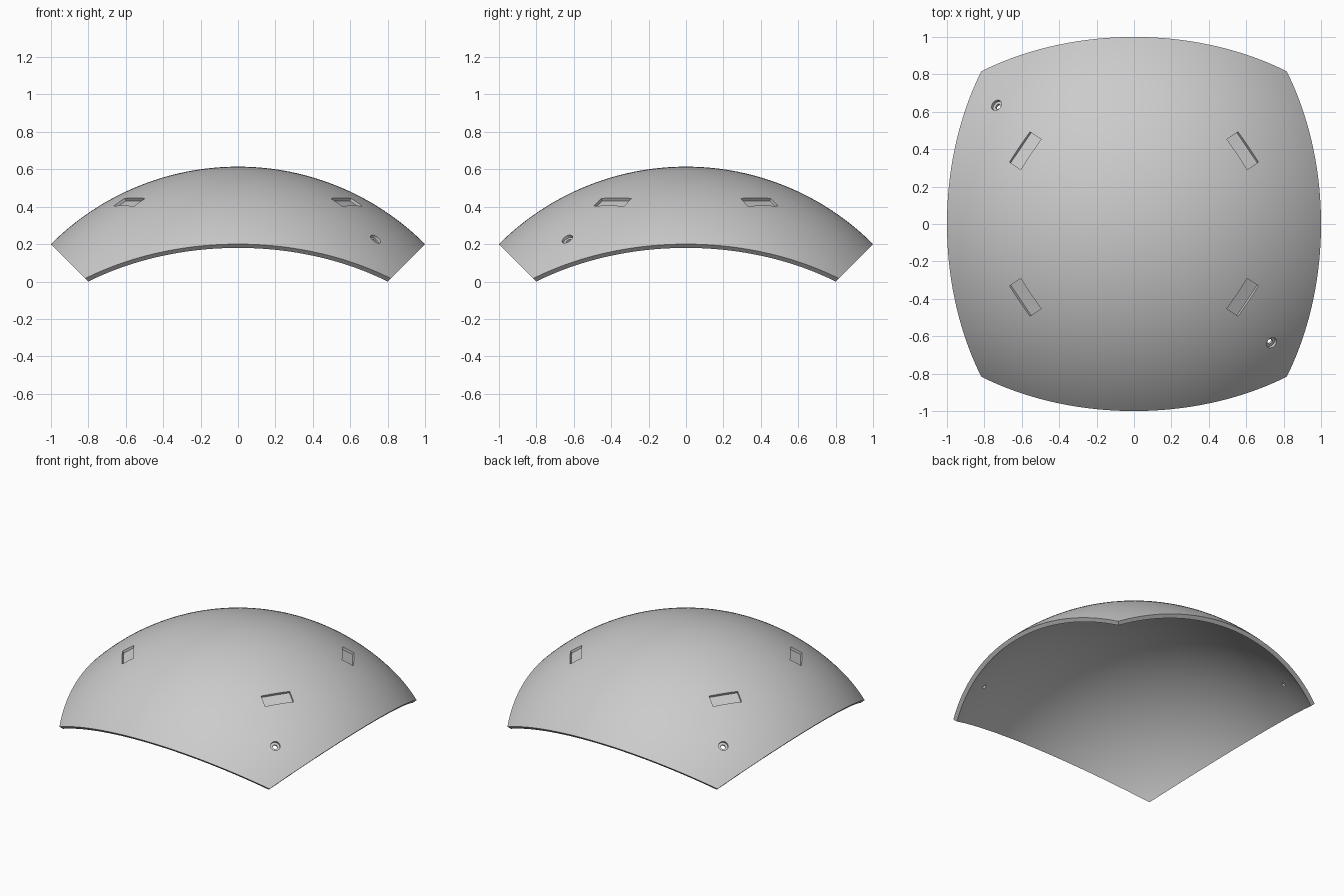
import bpy, bmesh, math
from mathutils import Matrix, Vector

if "Cube" in bpy.data.objects:
    bpy.data.objects.remove(bpy.data.objects["Cube"], do_unlink=True)

OUTER = math.sqrt(2)        # outer sphere radius
INNER = 1.3856              # inner sphere radius
DROP = INNER / math.sqrt(3) # sphere centre sits this far below the ground
CENTRE = Matrix.Translation((0, 0, -DROP))

grey = bpy.data.materials.new("shell grey")
grey.use_nodes = True
colour = (0.6, 0.6, 0.6, 1)
grey.diffuse_color = colour
grey.node_tree.nodes["Principled BSDF"].inputs["Base Color"].default_value = colour


def make_object(name, bm):
    bmesh.ops.recalc_face_normals(bm, faces=bm.faces)
    mesh = bpy.data.meshes.new(name)
    bm.to_mesh(mesh)
    bm.free()
    mesh.materials.append(grey)
    obj = bpy.data.objects.new(name, mesh)
    bpy.context.collection.objects.link(obj)
    return obj


def placed(phi, theta, radius):
    """Frame on the sphere: z points outward, x runs down the slope."""
    return (CENTRE @ Matrix.Rotation(math.radians(phi), 4, 'Z')
            @ Matrix.Rotation(math.radians(theta), 4, 'Y')
            @ Matrix.Translation((0, 0, radius)))


# Shell: one sixth of a sphere, a square grid bulged out and given a radial wall
bm = bmesh.new()
bmesh.ops.create_grid(bm, x_segments=64, y_segments=64, size=math.pi / 4)
for v in bm.verts:
    v.co = Vector((math.tan(v.co.x), math.tan(v.co.y), 1)).normalized() * OUTER
rim = [e for e in bm.edges if e.is_boundary]
copy = bmesh.ops.duplicate(bm, geom=bm.verts[:] + bm.edges[:] + bm.faces[:])
inner_verts = [g for g in copy["geom"] if isinstance(g, bmesh.types.BMVert)]
inner_rim = [g for g in copy["geom"]
             if isinstance(g, bmesh.types.BMEdge) and g.is_boundary]
for v in inner_verts:
    v.co *= INNER / OUTER
bmesh.ops.bridge_loops(bm, edges=rim + inner_rim)
bmesh.ops.transform(bm, matrix=CENTRE, verts=bm.verts)
shell = make_object("curved_shell_panel", bm)

cutters = []


def box_cutter(phi, theta, width, length, depth):
    bm = bmesh.new()
    bmesh.ops.create_cube(bm, size=1)
    size = Matrix.Diagonal((width, length, 0.1, 1))
    place = placed(phi, theta, OUTER - depth + 0.05)
    bmesh.ops.transform(bm, matrix=place @ size, verts=bm.verts)
    cutters.append(make_object("slot_cutter", bm))


def round_cutter(phi, theta, radius, depth):
    bm = bmesh.new()
    bmesh.ops.create_cone(bm, cap_ends=True, segments=32, radius1=radius,
                          radius2=radius, depth=0.2)
    bmesh.ops.transform(bm, matrix=placed(phi, theta, OUTER - depth + 0.1),
                        verts=bm.verts)
    cutters.append(make_object("hole_cutter", bm))


# Four shallow slots around the crown
for phi in (34, 146, 214, 326):
    box_cutter(phi, 29.8, 0.083, 0.195, 0.02)

# Two stepped screw holes in opposite corners
for phi in (-40.8, 139.2):
    round_cutter(phi, 43.4, 0.031, 0.017)
    round_cutter(phi, 43.4, 0.015, 0.08)

bpy.context.view_layer.objects.active = shell
shell.select_set(True)
for cutter in cutters:
    mod = shell.modifiers.new("cut", 'BOOLEAN')
    mod.operation = 'DIFFERENCE'
    mod.solver = 'EXACT'
    mod.object = cutter
    bpy.ops.object.modifier_apply(modifier=mod.name)
for cutter in cutters:
    bpy.data.objects.remove(cutter, do_unlink=True)

bpy.ops.object.shade_smooth_by_angle(angle=math.radians(30))
